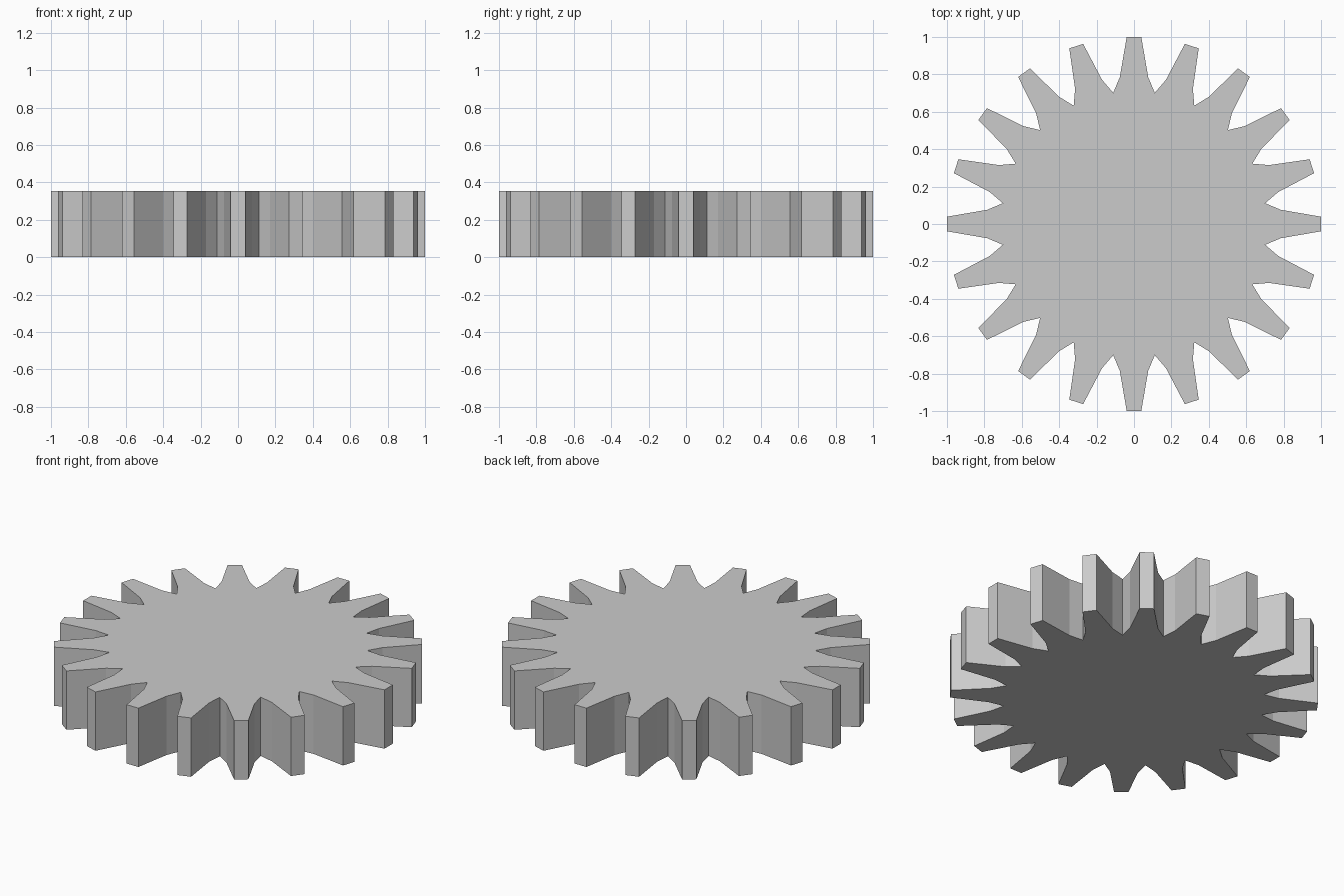
import bpy, bmesh
from math import radians, cos, sin

if "Cube" in bpy.data.objects:
    bpy.data.objects.remove(bpy.data.objects["Cube"])

TEETH = 20
HEIGHT = 0.353

# One tooth outline (radial, sideways), from one root valley to the next
root = (0.71 * cos(radians(9)), 0.71 * sin(radians(9)))
tooth = [(root[0], -root[1]), (0.785, -0.076), (1.0, -0.039),
         (1.0, 0.039), (0.785, 0.076)]

bm = bmesh.new()

# Repeat the tooth around the rim
ring = []
for i in range(TEETH):
    a = radians(360 * i / TEETH)
    for r, s in tooth:
        ring.append(bm.verts.new((r * cos(a) - s * sin(a),
                                  r * sin(a) + s * cos(a), 0)))

# Extrude the profile into a flat gear
face = bm.faces.new(ring)
ext = bmesh.ops.extrude_face_region(bm, geom=[face], use_keep_orig=True)
top = [g for g in ext["geom"] if isinstance(g, bmesh.types.BMVert)]
bmesh.ops.translate(bm, verts=top, vec=(0, 0, HEIGHT))
bmesh.ops.recalc_face_normals(bm, faces=bm.faces)

mesh = bpy.data.meshes.new("gear")
bm.to_mesh(mesh)
bm.free()
bpy.context.collection.objects.link(bpy.data.objects.new("gear", mesh))
